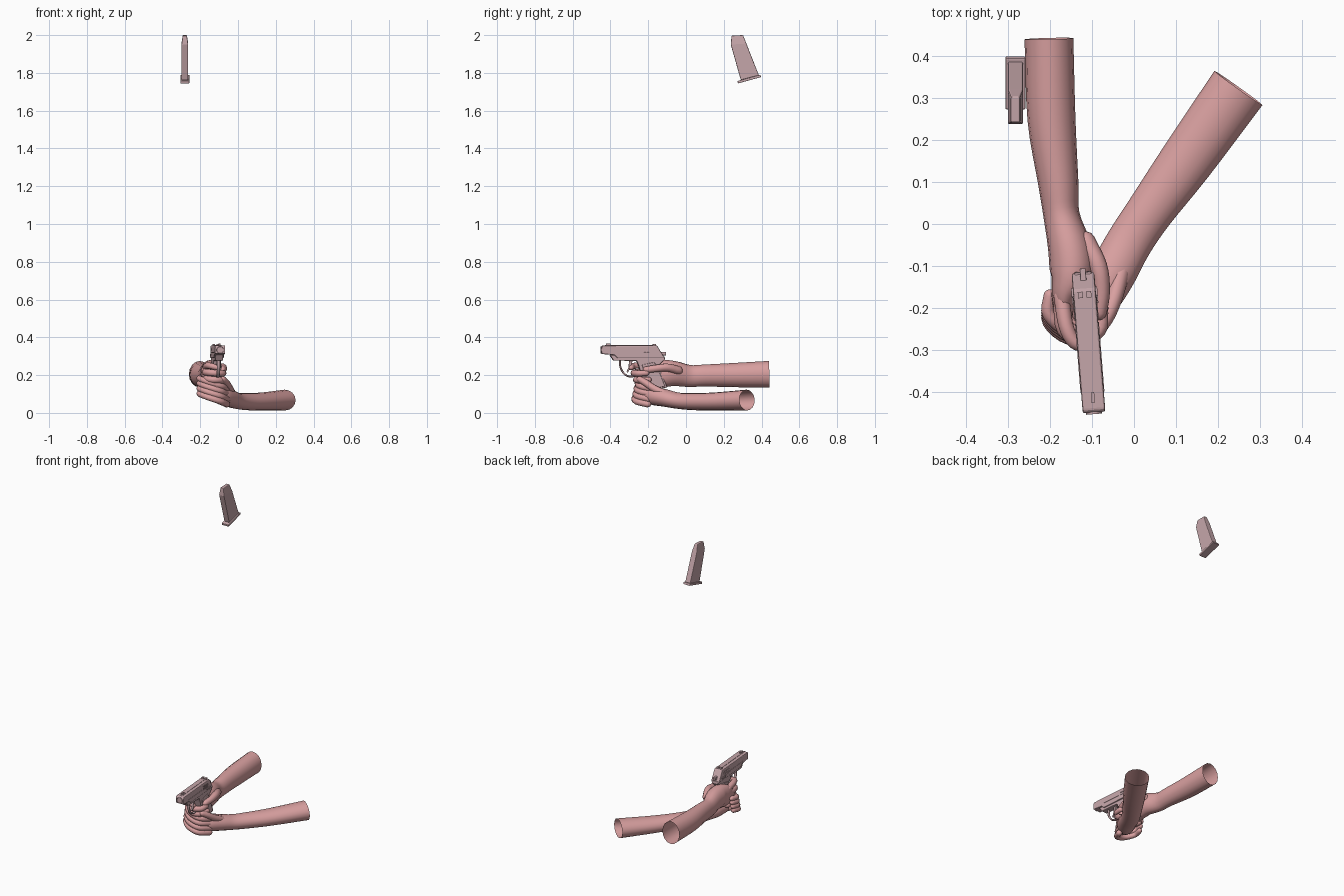
import bpy, bmesh, math
from mathutils import Vector, Matrix

cube = bpy.data.objects.get("Cube")
if cube:
    bpy.data.objects.remove(cube, do_unlink=True)


def make_material(name, color):
    mat = bpy.data.materials.new(name)
    mat.use_nodes = True
    mat.diffuse_color = color
    mat.node_tree.nodes["Principled BSDF"].inputs["Base Color"].default_value = color
    return mat


skin = make_material("skin pink", (0.69, 0.35, 0.35, 1))
metal = make_material("rosy grey metal", (0.56, 0.38, 0.40, 1))

# The pistol is modelled along y, then turned a little and placed in the hands
PISTOL = Matrix.Translation((-0.109, -0.27, 0)) @ Matrix.Rotation(0.08, 4, "Z") @ Matrix.Translation((0, 0.27, 0))
PLAIN = Matrix.Identity(4)


def finish(name, bm, mat, smooth=False, bevel=0, matrix=PLAIN):
    bmesh.ops.recalc_face_normals(bm, faces=bm.faces)
    mesh = bpy.data.meshes.new(name)
    bm.to_mesh(mesh)
    bm.free()
    mesh.transform(matrix)
    mesh.materials.append(mat)
    for poly in mesh.polygons:
        poly.use_smooth = smooth
    obj = bpy.data.objects.new(name, mesh)
    bpy.context.collection.objects.link(obj)
    if bevel:
        mod = obj.modifiers.new("soft edges", "BEVEL")
        mod.width = bevel
        mod.segments = 2
        mod.limit_method = "ANGLE"
    return obj


def spline(stations, steps):
    """Catmull-Rom through stations of position and radii."""
    pts = [Vector(s) for s in stations]
    pts = [2 * pts[0] - pts[1]] + pts + [2 * pts[-1] - pts[-2]]
    result = []
    for a, b, c, d in zip(pts, pts[1:], pts[2:], pts[3:]):
        for i in range(steps):
            t = i / steps
            result.append(b + (c - a) * t / 2 + (a - 2.5 * b + 2 * c - d / 2) * t * t
                          + (1.5 * (b - c) + (d - a) / 2) * t ** 3)
    return result + [pts[-2]]


def tube(name, stations, mat, sides=12, steps=4, open_start=False, matrix=PLAIN):
    """Loft elliptical rings through (x, y, z, half width, half height)."""
    rows = spline(stations, steps)
    centres = [Vector(r[:3]) for r in rows]
    rings = []
    for i, row in enumerate(rows):
        tangent = (centres[min(i + 1, len(rows) - 1)] - centres[max(i - 1, 0)]).normalized()
        side = tangent.cross(Vector((0, 0, 1))).normalized()
        rings.append((centres[i], side, side.cross(tangent), tangent, row[3], row[4]))

    # Rounded ends
    def dome(ring, sign):
        c, s, u, t, w, h = ring
        reach = min(w, h) * sign
        return [(c + t * reach * math.sin(a), s, u, t, w * math.cos(a), h * math.cos(a))
                for a in (0.5, 1.0, 1.4)]
    tail = dome(rings[-1], 1)
    head = [] if open_start else dome(rings[0], -1)[::-1]
    bm = bmesh.new()
    loops = []
    for c, s, u, t, w, h in head + rings + tail:
        angles = [math.tau * k / sides for k in range(sides)]
        loops.append([bm.verts.new(c + s * w * math.cos(a) + u * h * math.sin(a)) for a in angles])
    for lo, hi in zip(loops, loops[1:]):
        for k in range(sides):
            n = (k + 1) % sides
            bm.faces.new((lo[k], lo[n], hi[n], hi[k]))
    bm.faces.new(loops[-1])
    if not open_start:
        bm.faces.new(loops[0])
    return finish(name, bm, mat, smooth=True, matrix=matrix)


def finger(name, path, radius):
    count = len(path) - 1
    stations = [(*p, radius * (1 - 0.2 * i / count), radius * (1 - 0.2 * i / count))
                for i, p in enumerate(path)]
    return tube(name, stations, skin, sides=10)


def plate(name, profile, half, bevel=0.0, x=0.0):
    """Extrude a side profile of (y, z) points across the pistol."""
    bm = bmesh.new()
    face = bm.faces.new([bm.verts.new((x - half, y, z)) for y, z in profile])
    grown = bmesh.ops.extrude_face_region(bm, geom=[face])["geom"]
    for v in grown:
        if isinstance(v, bmesh.types.BMVert):
            v.co.x = x + half
    return finish(name, bm, metal, bevel=bevel, matrix=PISTOL)


def block(name, y0, y1, z0, z1, half, x=0.0, lean=0.0, bevel=0.0):
    return plate(name, [(y0, z0), (y1, z0), (y1 + lean, z1), (y0 + lean, z1)], half, bevel, x)


def stack(name, sections, x, bevel):
    """Loft four-sided sections of (front y, front z, back y, back z, half width)."""
    bm = bmesh.new()
    loops = [[bm.verts.new(p) for p in ((x - w, fy, fz), (x + w, fy, fz), (x + w, by, bz), (x - w, by, bz))]
             for fy, fz, by, bz, w in sections]
    for lo, hi in zip(loops, loops[1:]):
        for k in range(4):
            bm.faces.new((lo[k], lo[k - 1], hi[k - 1], hi[k]))
    bm.faces.new(loops[0])
    bm.faces.new(loops[-1])
    return finish(name, bm, metal, bevel=bevel)


# Right forearm and palm, open at the elbow
tube("right_arm", [(-.202, .44, .205, .058, .07), (-.196, .25, .2, .057, .064),
                   (-.18, .1, .198, .048, .058), (-.172, .02, .195, .043, .058),
                   (-.152, -.06, .208, .052, .066), (-.148, -.12, .208, .052, .072),
                   (-.165, -.17, .2, .032, .065), (-.166, -.21, .195, .022, .05)],
     skin, sides=16, open_start=True)

# Left forearm and palm, cupped under the grip
tube("left_arm", [(.248, .323, .068, .07, .055), (.125, .15, .06, .064, .048),
                  (.038, .03, .06, .056, .045), (-.012, -.045, .065, .055, .043),
                  (-.05, -.115, .08, .056, .047), (-.085, -.175, .092, .052, .05),
                  (-.11, -.21, .1, .038, .042)],
     skin, sides=16, open_start=True)

# Right fingers wrap the grip, with the index finger on the trigger
for i, label in enumerate(("middle", "ring", "little")):
    z, y = .215 - .036 * i, .012 * i
    finger("right_%s_finger" % label, [(-.172, y - .19, z), (-.165, y - .25, z), (-.125, y - .275, z - .004),
                                       (-.083, y - .252, z - .006), (-.077, y - .21, z - .004)], .02)
finger("right_index_finger", [(-.172, -.17, .24), (-.162, -.24, .25), (-.142, -.28, .248), (-.11, -.29, .24)], .019)
finger("right_thumb", [(-.115, -.04, .225), (-.085, -.1, .24), (-.077, -.16, .235), (-.083, -.21, .228)], .023)

# Left fingers cross over the right ones
for i, label in enumerate(("index", "middle", "ring", "little")):
    z, y = .153 - .027 * i, -.006 * i
    finger("left_%s_finger" % label, [(-.06, y - .185, z - .025), (-.095, y - .245, z - .01),
                                      (-.155, y - .252, z + .01), (-.202, y - .215, z + .028),
                                      (-.2, y - .17, z + .035)], .0185)
finger("left_thumb", [(-.03, -.11, .1), (-.045, -.17, .13), (-.062, -.215, .16), (-.08, -.245, .178)], .021)

# Pistol slide, frame with grip, and raised grip panels
plate("slide", [(-.448, .312), (-.448, .35), (-.442, .357), (-.155, .357), (-.114, .29), (-.365, .29), (-.38, .306)],
      .027, .008)
plate("frame_and_grip", [(-.405, .306), (-.385, .277), (-.262, .275), (-.252, .25), (-.21, .115), (-.1, .135),
                         (-.148, .25), (-.112, .283), (-.114, .298)], .021, .004)
plate("grip_panels", [(-.235, .255), (-.196, .125), (-.112, .14), (-.155, .25), (-.17, .268)], .026, .004)
block("top_rib", -.43, -.165, .354, .359, .008)
block("front_sight", -.425, -.4, .355, .367, .004)
block("hammer", -.14, -.105, .305, .322, .007, bevel=.002)
for side in (-1, 1):
    block("rear_sight_post", -.175, -.16, .355, .366, .006, x=side * .01)
    block("slide_groove_strip", -.4, -.235, .318, .322, .002, x=side * .0265)
    block("safety_lever", -.19, -.15, .303, .312, .003, x=side * .028)
    for k in range(7):
        y = -.222 + .008 * k
        block("slide_serration", y, y + .004, .316, .342, .002, x=side * .0268, lean=-.006)

# Muzzle with a sunken bore
bm = bmesh.new()
bmesh.ops.create_cone(bm, cap_ends=True, segments=20, radius1=.019, radius2=.019, depth=.03,
                      matrix=Matrix.Translation((0, -.437, .333)) @ Matrix.Rotation(math.pi / 2, 4, "X"))
front = min(bm.faces, key=lambda f: f.calc_center_median().y)
bmesh.ops.inset_region(bm, faces=[front], thickness=.008)
bmesh.ops.translate(bm, verts=front.verts, vec=(0, .02, 0))
finish("muzzle", bm, metal, matrix=PISTOL)

# Trigger guard and trigger
guard = [(0, -.35, .28), (0, -.347, .24), (0, -.325, .205), (0, -.295, .192), (0, -.262, .2), (0, -.235, .215)]
tube("trigger_guard", [(*p, .009, .005) for p in guard], metal, sides=8, matrix=PISTOL)
plate("trigger", [(-.3, .28), (-.305, .24), (-.315, .216), (-.308, .214), (-.294, .24), (-.282, .28)], .006, .001)

# Loose magazine high above
stack("magazine_body", [(.29, 1.762, .386, 1.787, .018), (.237, 1.95, .32, 1.955, .018),
                        (.241, 1.997, .302, 2.0, .011)], -.2815, .004)
stack("magazine_base", [(.275, 1.744, .398, 1.778, .0235), (.272, 1.757, .393, 1.79, .0235)], -.2815, .002)
